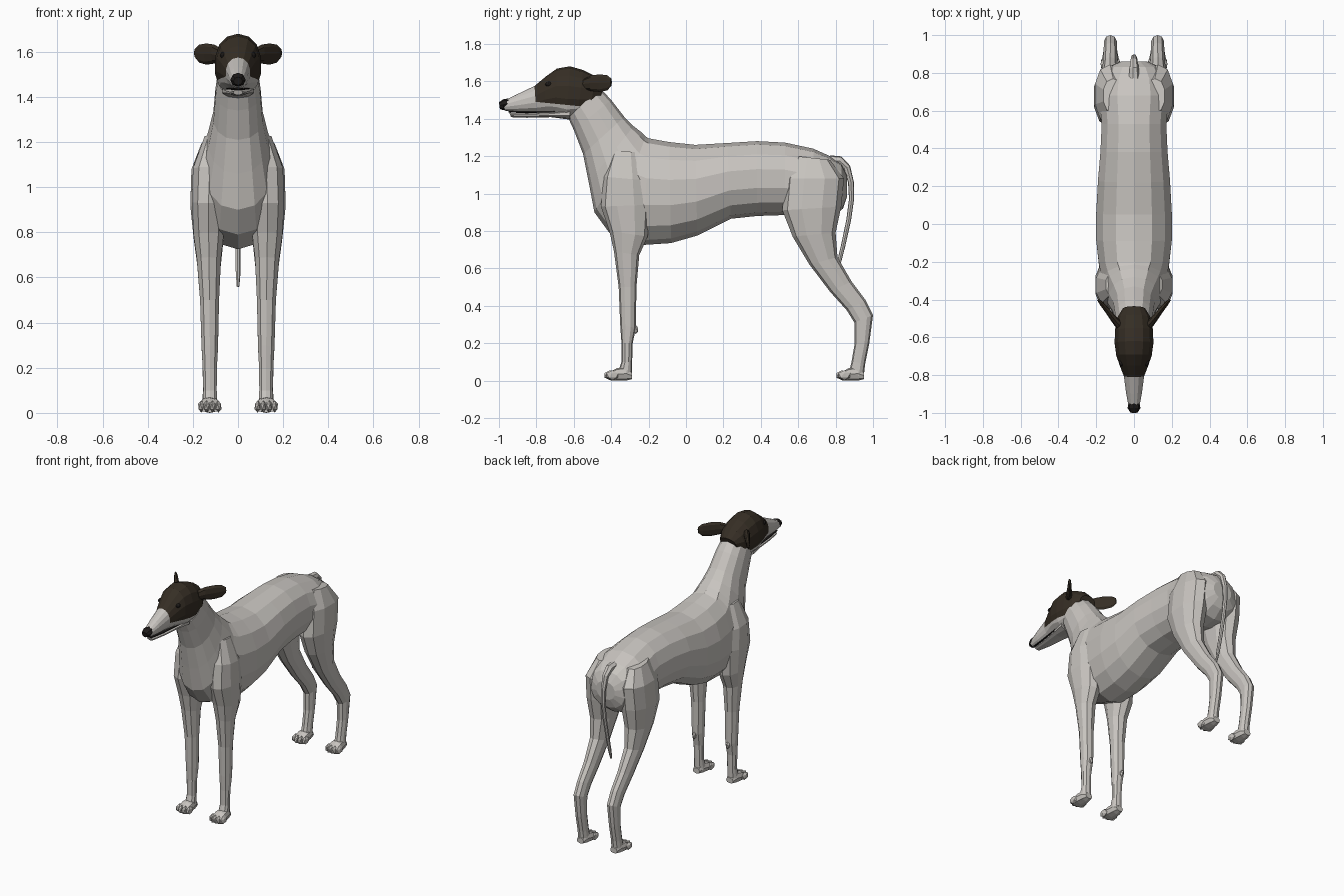
import bpy, bmesh, math
from mathutils import Vector


def material(name, rgb):
    m = bpy.data.materials.new(name)
    m.diffuse_color = (*rgb, 1)
    return m


COAT = material("pale coat", (0.58, 0.555, 0.525))
BROWN = material("dark brown fur", (0.036, 0.027, 0.018))
BLACK = material("black nose", (0.013, 0.011, 0.010))


def finish(bm, name, mats):
    bmesh.ops.recalc_face_normals(bm, faces=bm.faces[:])
    me = bpy.data.meshes.new(name)
    bm.to_mesh(me)
    bm.free()
    for m in mats:
        me.materials.append(m)
    ob = bpy.data.objects.new(name, me)
    bpy.context.collection.objects.link(ob)
    return ob


def loft(bm, rings, n, power=1.0):
    """Skin a tube over rings given as (centre, half axis, half axis)."""
    def bend(t):
        return math.copysign(abs(t) ** power, t)
    loops = []
    for c, u, v in rings:
        loops.append([bm.verts.new(c + u * bend(math.cos(2 * math.pi * i / n))
                                   + v * bend(math.sin(2 * math.pi * i / n)))
                      for i in range(n)])
    for a, b in zip(loops, loops[1:]):
        for i in range(n):
            j = (i + 1) % n
            bm.faces.new((a[i], a[j], b[j], b[i]))
    bm.faces.new(loops[0])
    bm.faces.new(loops[-1])


def span(ya, za, yb, zb, w, cx=0.0):
    """Ring between two outline points of the side profile."""
    a, b = Vector((cx, ya, za)), Vector((cx, yb, zb))
    return (a + b) / 2, (a - b) / 2, Vector((w, 0, 0))


def ball(bm, c, r, sub=1):
    vs = bmesh.ops.create_icosphere(bm, subdivisions=sub, radius=1)["verts"]
    for v in vs:
        v.co = Vector((c[i] + v.co[i] * r[i] for i in range(3)))


def both_sides(name, build, mats):
    for side, sx in (("right", 1), ("left", -1)):
        bm = bmesh.new()
        build(bm)
        for v in bm.verts:
            v.co.x *= sx
        finish(bm, side + "_" + name, mats)


# Torso and neck: upper outline y z, lower outline y z, half width
TORSO = [
    (0.86, 1.10, 0.86, 0.98, 0.07), (0.83, 1.16, 0.84, 0.92, 0.13),
    (0.77, 1.20, 0.78, 0.87, 0.175), (0.68, 1.24, 0.69, 0.86, 0.19),
    (0.53, 1.272, 0.53, 0.885, 0.175), (0.38, 1.28, 0.38, 0.88, 0.182),
    (0.22, 1.27, 0.24, 0.865, 0.195), (0.05, 1.26, 0.06, 0.775, 0.205),
    (-0.09, 1.275, -0.08, 0.735, 0.205), (-0.20, 1.295, -0.23, 0.725, 0.19),
    (-0.215, 1.305, -0.41, 0.79, 0.175), (-0.235, 1.325, -0.49, 0.90, 0.16),
    (-0.28, 1.36, -0.52, 1.06, 0.135), (-0.33, 1.41, -0.55, 1.21, 0.112),
    (-0.40, 1.50, -0.60, 1.34, 0.102), (-0.46, 1.565, -0.63, 1.405, 0.092),
]
bm = bmesh.new()
loft(bm, [span(*s) for s in TORSO], 14, 0.92)
finish(bm, "torso_and_neck", [COAT])

# Head with dark mask, pale muzzle and throat
HEAD = [
    (-0.435, 1.575, -0.465, 1.50, 0.06), (-0.48, 1.625, -0.52, 1.43, 0.09),
    (-0.55, 1.66, -0.58, 1.41, 0.103), (-0.62, 1.68, -0.64, 1.40, 0.105),
    (-0.69, 1.668, -0.70, 1.42, 0.096), (-0.75, 1.625, -0.75, 1.43, 0.077),
    (-0.81, 1.575, -0.80, 1.433, 0.055), (-0.90, 1.532, -0.90, 1.436, 0.042),
    (-0.975, 1.495, -0.97, 1.443, 0.028),
]
bm = bmesh.new()
loft(bm, [span(*s) for s in HEAD], 14, 0.92)
bmesh.ops.bisect_plane(bm, geom=bm.verts[:] + bm.edges[:] + bm.faces[:],
                       plane_co=(0, -0.6, 1.47), plane_no=(0, 0.1, 1))
for f in bm.faces:
    c = f.calc_center_median()
    f.material_index = int(c.y > -0.805 and c.z + 0.1 * (c.y + 0.6) > 1.47)
finish(bm, "head", [COAT, BROWN])

# Lower jaw and mouth line
bm = bmesh.new()
loft(bm, [span(*s) for s in [(-0.62, 1.46, -0.62, 1.395, 0.075),
                             (-0.72, 1.437, -0.72, 1.408, 0.055),
                             (-0.85, 1.43, -0.85, 1.405, 0.036),
                             (-0.945, 1.432, -0.935, 1.408, 0.022)]], 10)
finish(bm, "lower_jaw", [COAT])
bm = bmesh.new()
loft(bm, [span(*s) for s in [(-0.70, 1.442, -0.70, 1.434, 0.06),
                             (-0.85, 1.438, -0.85, 1.430, 0.039),
                             (-0.95, 1.441, -0.95, 1.433, 0.023)]], 6)
finish(bm, "mouth_line", [BLACK])

# Nose
bm = bmesh.new()
loft(bm, [span(-0.945, 1.508, -0.955, 1.455, 0.030),
          span(-0.975, 1.505, -0.975, 1.445, 0.034),
          span(-1.0, 1.488, -0.995, 1.452, 0.020)], 8)
finish(bm, "nose", [BLACK])

# Eyes
both_sides("eye", lambda b: ball(b, (0.066, -0.735, 1.585),
                                 (0.014, 0.018, 0.014), 2), [BLACK])


# Folded ears sweeping out and back
def ear(b):
    rings = []
    for x, y, z, h, t in [(0.075, -0.54, 1.585, 0.03, 0.022),
                          (0.105, -0.505, 1.59, 0.042, 0.018),
                          (0.14, -0.46, 1.59, 0.047, 0.014),
                          (0.172, -0.42, 1.592, 0.04, 0.011),
                          (0.19, -0.40, 1.595, 0.02, 0.006)]:
        rings.append((Vector((x, y, z)), Vector((0, 0, h)),
                      Vector((0.8, -0.6, 0)) * t))
    loft(b, rings, 8)


both_sides("ear", ear, [BROWN])

# Legs: front outline y z, rear outline y z, half width, centre x
FRONT = [
    (-0.39, 1.23, -0.25, 1.22, 0.05, 0.10), (-0.44, 1.09, -0.21, 1.07, 0.078, 0.125),
    (-0.455, 0.93, -0.19, 0.94, 0.077, 0.131), (-0.41, 0.80, -0.205, 0.77, 0.07, 0.13),
    (-0.385, 0.69, -0.25, 0.67, 0.056, 0.129), (-0.36, 0.50, -0.265, 0.50, 0.044, 0.126),
    (-0.352, 0.30, -0.268, 0.28, 0.038, 0.125), (-0.345, 0.20, -0.285, 0.20, 0.033, 0.125),
    (-0.345, 0.10, -0.288, 0.10, 0.031, 0.124), (-0.365, 0.04, -0.29, 0.025, 0.035, 0.124),
]
HIND = [
    (0.59, 1.20, 0.77, 1.18, 0.055, 0.11), (0.53, 1.08, 0.845, 1.08, 0.083, 0.127),
    (0.515, 0.91, 0.83, 0.93, 0.085, 0.13), (0.57, 0.77, 0.80, 0.79, 0.07, 0.13),
    (0.66, 0.62, 0.81, 0.66, 0.052, 0.128), (0.77, 0.475, 0.885, 0.53, 0.041, 0.126),
    (0.86, 0.375, 0.96, 0.43, 0.037, 0.125), (0.90, 0.31, 1.0, 0.35, 0.036, 0.125),
    (0.902, 0.20, 0.98, 0.20, 0.033, 0.125), (0.885, 0.10, 0.958, 0.09, 0.032, 0.125),
    (0.87, 0.04, 0.95, 0.02, 0.035, 0.125),
]


def make_leg(stations, toe):
    def build(b):
        loft(b, [span(*s) for s in stations], 10, 0.9)
        # paw wedge
        loft(b, [span(toe + y, top, toe + y, bot, w, 0.125) for y, top, bot, w in
                 [(0.152, 0.045, 0.008, 0.026), (0.12, 0.075, 0.0, 0.036),
                  (0.07, 0.066, 0.0, 0.045), (0.03, 0.045, 0.002, 0.042)]], 8, 0.8)
        # four toes
        for dx, dy in ((-0.038, 0.012), (-0.013, 0), (0.013, 0), (0.038, 0.012)):
            ball(b, (0.125 + dx, toe + 0.035 + dy, 0.028), (0.0155, 0.037, 0.027))
    return build


both_sides("front_leg", make_leg(FRONT, -0.44), [COAT])
both_sides("hind_leg", make_leg(HIND, 0.80), [COAT])

# Small pad behind each front wrist
both_sides("wrist_pad", lambda b: ball(b, (0.125, -0.268, 0.272),
                                       (0.014, 0.014, 0.024)), [COAT])

# Tail
PATH = [(0.77, 1.175, 0.03), (0.82, 1.175, 0.026), (0.86, 1.14, 0.02),
        (0.882, 1.06, 0.016), (0.885, 0.97, 0.014), (0.87, 0.86, 0.013),
        (0.84, 0.72, 0.012), (0.815, 0.62, 0.011), (0.80, 0.56, 0.006)]
rings = []
for i, (y, z, r) in enumerate(PATH):
    p, q = PATH[max(i - 1, 0)], PATH[min(i + 1, len(PATH) - 1)]
    d = Vector((0, q[0] - p[0], q[1] - p[1])).normalized()
    rings.append((Vector((0, y, z)), Vector((r, 0, 0)), Vector((0, -d.z, d.y)) * r))
bm = bmesh.new()
loft(bm, rings, 7)
finish(bm, "tail", [COAT])
